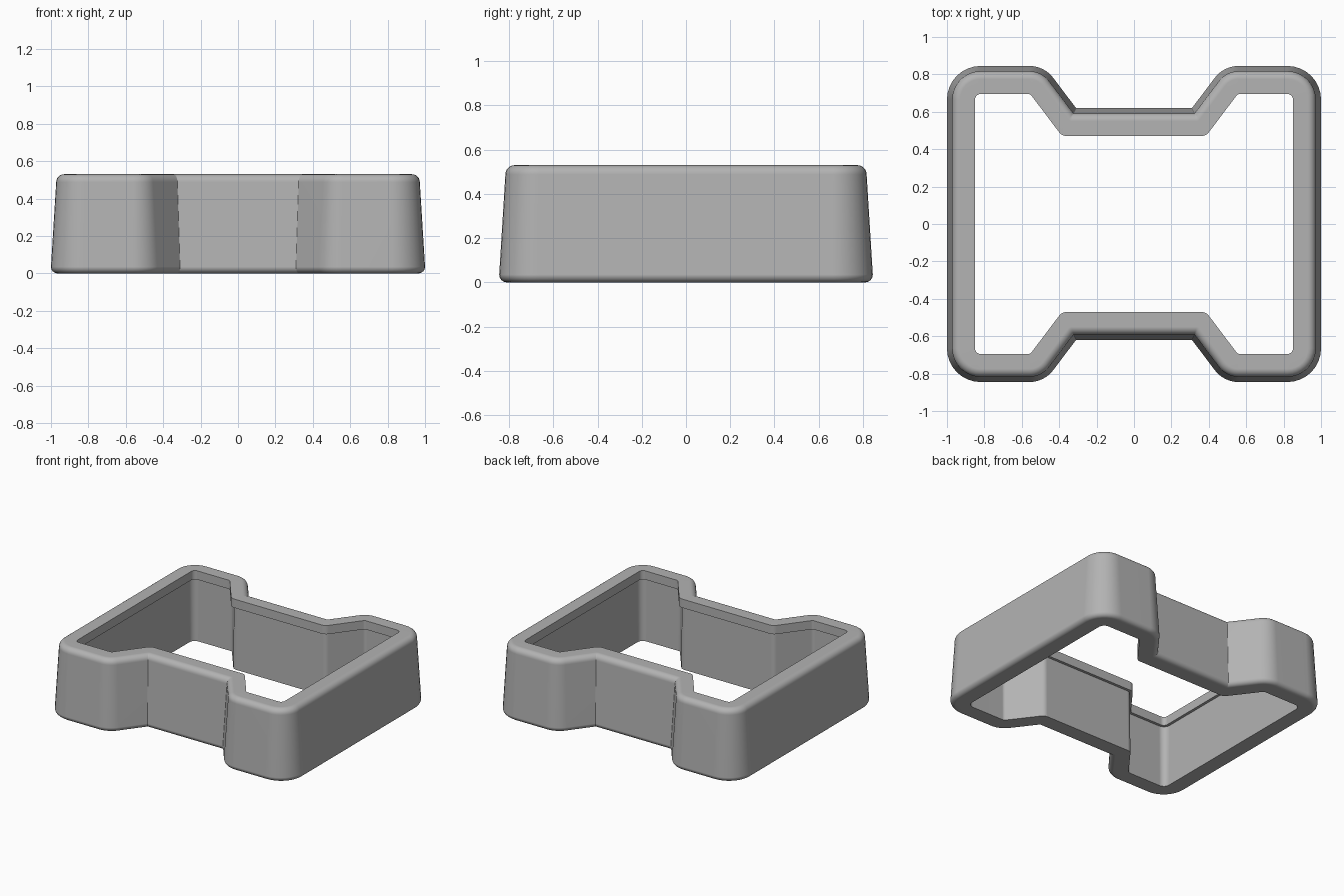
import bpy
import bmesh
import math
from mathutils import Vector

cube = bpy.data.objects.get("Cube")
if cube:
    bpy.data.objects.remove(cube, do_unlink=True)

HEIGHT = 0.53
SEGMENTS = 8

# Sharp outline: one quarter, mirrored across x, then turned half way round
quarter = [(1.0, 0.845), (0.48, 0.845), (0.31, 0.62)]
back = quarter + [(-x, y) for x, y in reversed(quarter)]
outline = [Vector(p) for p in back + [(-x, -y) for x, y in back]]
ROUND_CORNER, ROUND_SHOULDER = 0.18, 0.16


def inward_normal(a, b):
    d = (b - a).normalized()
    return Vector((-d.y, d.x))


def ring(inset, z):
    """Outline moved inwards by inset, with filleted corners, at height z."""
    points = []
    count = len(outline)
    for i, p in enumerate(outline):
        n1 = inward_normal(outline[i - 1], p)
        n2 = inward_normal(p, outline[(i + 1) % count])
        mitre = (n1 + n2) / (1 + n1.dot(n2))
        turn = math.atan2(n1.x * n2.y - n1.y * n2.x, n1.dot(n2))
        if turn > 0:
            full = ROUND_CORNER if abs(p.x) > 0.9 else ROUND_SHOULDER
            radius = max(full - inset, 0.02)
            side = 1
        else:
            radius = 0.004 + 0.4 * max(0, inset - 0.03)
            side = -1
        centre = p + mitre * (inset + side * radius)
        for s in range(SEGMENTS + 1):
            a = turn * s / SEGMENTS
            n = Vector((n1.x * math.cos(a) - n1.y * math.sin(a),
                        n1.x * math.sin(a) + n1.y * math.cos(a)))
            q = centre - n * (side * radius)
            points.append((q.x, q.y, z))
    return points


# Wall section as (inset, height): rounded foot, drafted side, rounded top, inner lip
def arc(cx, cz, r, start, end, steps=6):
    angles = [math.radians(start + (end - start) * k / steps) for k in range(steps + 1)]
    return [(cx - r * math.cos(a), cz + r * math.sin(a)) for a in angles]


section = arc(0.035, 0.035, 0.035, -90, 0)
section += arc(0.07, HEIGHT - 0.042, 0.042, 0, 90)
section += [(0.15, HEIGHT), (0.15, HEIGHT - 0.065), (0.13, HEIGHT - 0.065), (0.135, 0)]

# Sweep the section round the outline
bm = bmesh.new()
rings = [[bm.verts.new(c) for c in ring(*s)] for s in section]
for i, lower in enumerate(rings):
    upper = rings[(i + 1) % len(rings)]
    for j in range(len(lower)):
        k = (j + 1) % len(lower)
        bm.faces.new((lower[j], lower[k], upper[k], upper[j]))
bmesh.ops.recalc_face_normals(bm, faces=bm.faces)
mesh = bpy.data.meshes.new("notched_frame")
bm.to_mesh(mesh)
bm.free()

frame = bpy.data.objects.new("notched_frame", mesh)
bpy.context.collection.objects.link(frame)

# Plain grey material
grey = bpy.data.materials.new("plain_grey")
grey.use_nodes = True
colour = (0.45, 0.45, 0.45, 1)
grey.diffuse_color = colour
grey.node_tree.nodes["Principled BSDF"].inputs["Base Color"].default_value = colour
mesh.materials.append(grey)

# Smooth fillets, crisp ledges
bpy.ops.object.select_all(action='DESELECT')
frame.select_set(True)
bpy.context.view_layer.objects.active = frame
bpy.ops.object.shade_smooth_by_angle(angle=math.radians(30))
weighted = frame.modifiers.new("flat_walls", 'WEIGHTED_NORMAL')
weighted.keep_sharp = True
